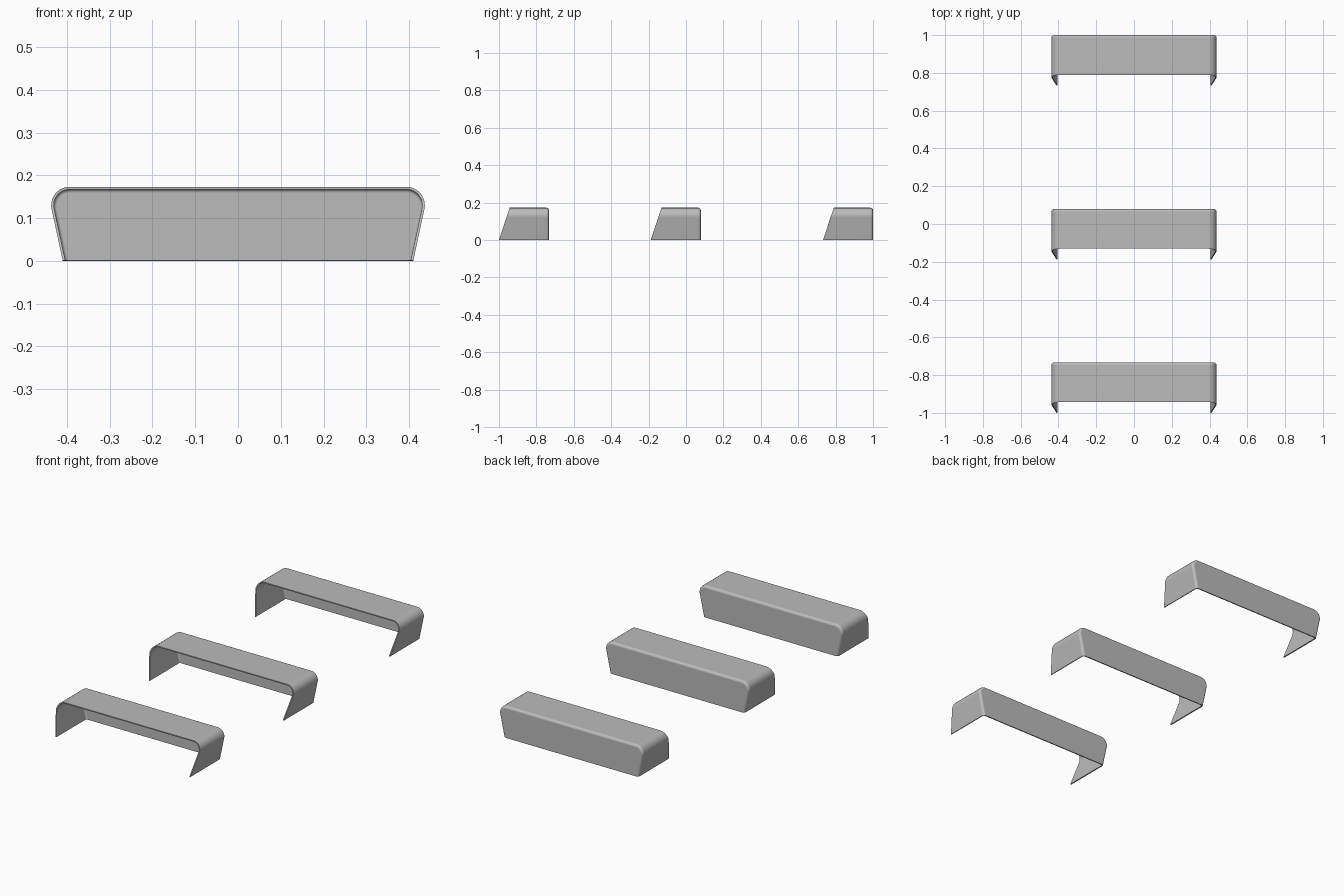
import bpy
import bmesh
from math import sin, cos, pi, radians

if "Cube" in bpy.data.objects:
    bpy.data.objects.remove(bpy.data.objects["Cube"], do_unlink=True)

# Plain grey material
grey = bpy.data.materials.new("plain_grey")
grey.use_nodes = True
colour = (0.5, 0.5, 0.5, 1)
grey.diffuse_color = colour
grey.node_tree.nodes["Principled BSDF"].inputs["Base Color"].default_value = colour

HEIGHT, DEPTH, SLANT = 0.173, 0.267, 0.057
CORNER, EDGE, WALL = 0.043, 0.014, 0.006
TILT = radians(-12)
ARC_STEPS, EDGE_STEPS = 10, 5


def section(inset):
    """Arch cross-section (x, z) from right foot to left foot, shrunk by inset."""
    radius = CORNER - inset
    half = [(0.41 - inset / cos(TILT), 0)]
    for i in range(ARC_STEPS + 1):
        a = TILT + (pi / 2 - TILT) * i / ARC_STEPS
        half.append((0.394 + radius * cos(a), HEIGHT - CORNER + radius * sin(a)))
    return [(-x, z) for x, z in half] + half[::-1]


def hood_mesh():
    bm = bmesh.new()
    # Slanted front rim, then a rounded rear edge
    rings = [[bm.verts.new((x, SLANT * z / HEIGHT, z)) for x, z in section(0)]]
    for i in range(EDGE_STEPS + 1):
        a = pi / 2 * i / EDGE_STEPS
        y = DEPTH - EDGE + EDGE * sin(a)
        rings.append([bm.verts.new((x, y, z))
                      for x, z in section(EDGE * (1 - cos(a)))])
    for near, far in zip(rings, rings[1:]):
        for j in range(len(near) - 1):
            bm.faces.new((near[j], near[j + 1], far[j + 1], far[j]))
    # Back wall
    back = bm.faces.new(rings[-1])
    bmesh.ops.recalc_face_normals(bm, faces=bm.faces)
    back.normal_update()
    if back.normal.y < 0:
        bmesh.ops.reverse_faces(bm, faces=bm.faces)
    mesh = bpy.data.meshes.new("hood")
    bm.to_mesh(mesh)
    bm.free()
    mesh.materials.append(grey)
    return mesh


# Three identical hoods in a row
for name, y in (("front_hood", -1), ("middle_hood", -0.188), ("rear_hood", 1 - DEPTH)):
    hood = bpy.data.objects.new(name, hood_mesh())
    bpy.context.collection.objects.link(hood)
    hood.location.y = y
    bpy.ops.object.select_all(action="DESELECT")
    hood.select_set(True)
    bpy.context.view_layer.objects.active = hood
    # Thin wall, made real so that its rim gets sharp edges
    shell = hood.modifiers.new("wall", "SOLIDIFY")
    shell.thickness = WALL
    shell.offset = -1
    shell.use_even_offset = True
    bpy.ops.object.modifier_apply(modifier=shell.name)
    bpy.ops.object.shade_smooth_by_angle(angle=radians(35))
    # Keep the large panels evenly flat
    flat = hood.modifiers.new("flat_panels", "WEIGHTED_NORMAL")
    flat.keep_sharp = True
